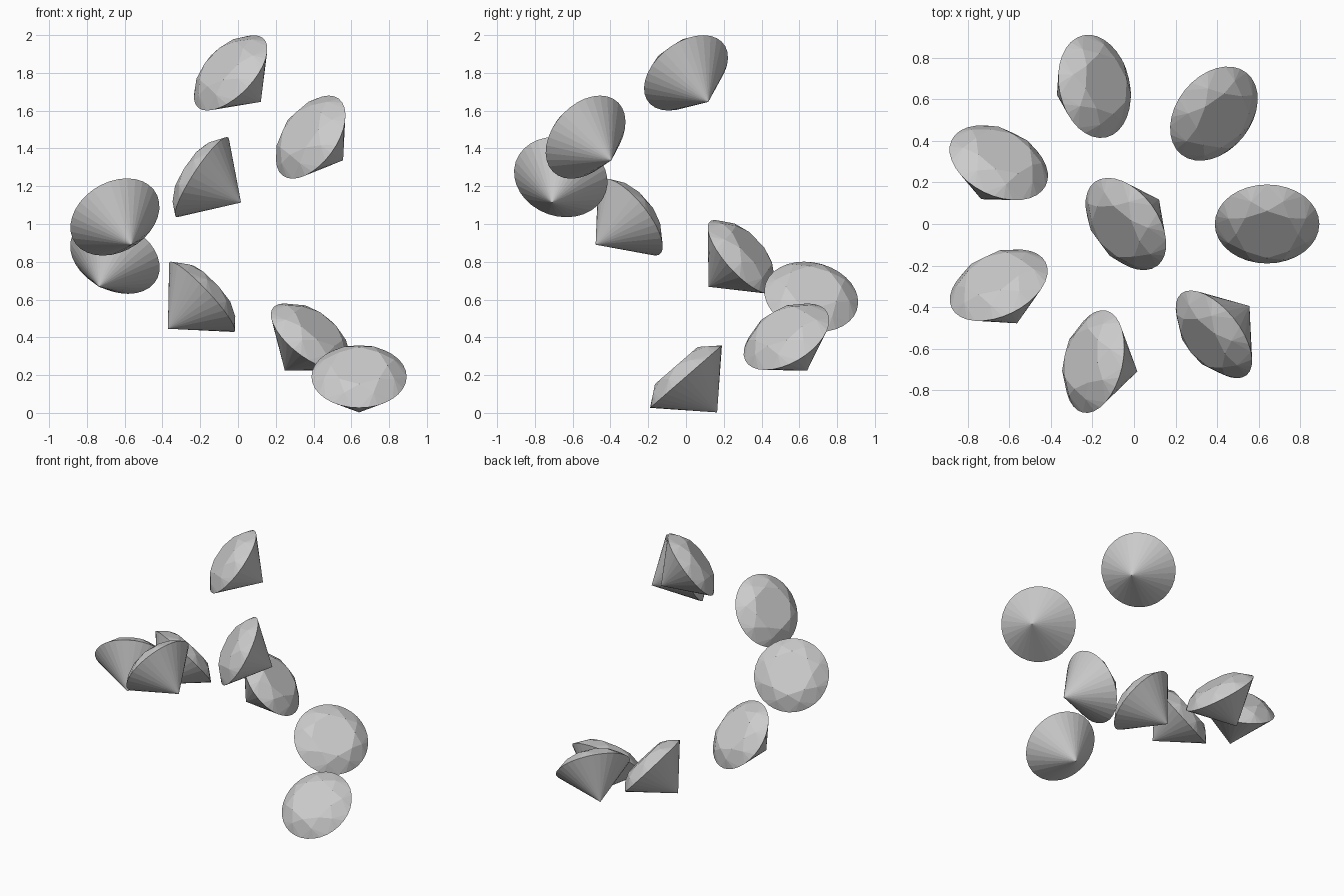
import bpy, bmesh
from math import sin, cos, tau, radians
from mathutils import Vector, Matrix

if "Cube" in bpy.data.objects:
    bpy.data.objects.remove(bpy.data.objects["Cube"])

R, TABLE, CROWN, DEPTH = 0.252, 0.15, 0.078, 0.251
N, SEG = 8, 32


def gem_mesh():
    """Brilliant cut: octagonal table, kite crown facets, fan pavilion."""
    bm = bmesh.new()

    def ring(n, r, z, shift=0.0):
        return [bm.verts.new((r * cos(tau * (i + shift) / n), r * sin(tau * (i + shift) / n), z))
                for i in range(n)]
    girdle = ring(SEG, R, 0)
    m = 0.80 * R
    mid_z = CROWN * (R - m * cos(tau / (2 * N))) / (R - TABLE)
    mid = ring(N, m, mid_z, 0.5)
    table = ring(N, TABLE, CROWN)
    culet = bm.verts.new((0, 0, -DEPTH))
    bm.faces.new(table)
    step = SEG // N
    for i in range(N):
        j = (i + 1) % N
        bm.faces.new((table[i], mid[i], table[j]))                        # star facet
        bm.faces.new((table[i], mid[i - 1], girdle[i * step], mid[i]))    # kite facet
        for k in range(step):                                             # upper girdle facets
            a = i * step + k
            bm.faces.new((mid[i], girdle[a], girdle[(a + 1) % SEG]))
    for a in range(SEG):                                                  # pavilion
        bm.faces.new((culet, girdle[(a + 1) % SEG], girdle[a]))
    bmesh.ops.recalc_face_normals(bm, faces=bm.faces)
    me = bpy.data.meshes.new("gem")
    bm.to_mesh(me)
    bm.free()
    return me


mesh = gem_mesh()


def place(name, pos, azimuth, tilt):
    """Lean the gem's table by tilt (degrees) towards the azimuth direction."""
    ob = bpy.data.objects.new(name, mesh)
    bpy.context.collection.objects.link(ob)
    ob.matrix_world = (Matrix.Translation(Vector(pos))
                       @ Matrix.Rotation(radians(azimuth), 4, 'Z')
                       @ Matrix.Rotation(radians(tilt), 4, 'Y'))


# Seven gems climbing a spiral, each leaning along it
CX, RAD = -0.039, 0.68
for k in range(7):
    t = tau * k / 7
    place(f"spiral_gem_{k + 1}", (CX + RAD * cos(t), RAD * sin(t), 0.192 + 0.2113 * k),
          360 * k / 7 - 90, 41 + 3.3 * k)

# Single gem on top in the middle
place("top_gem", (CX, 0, 1.80), 216.5, 52.3)
